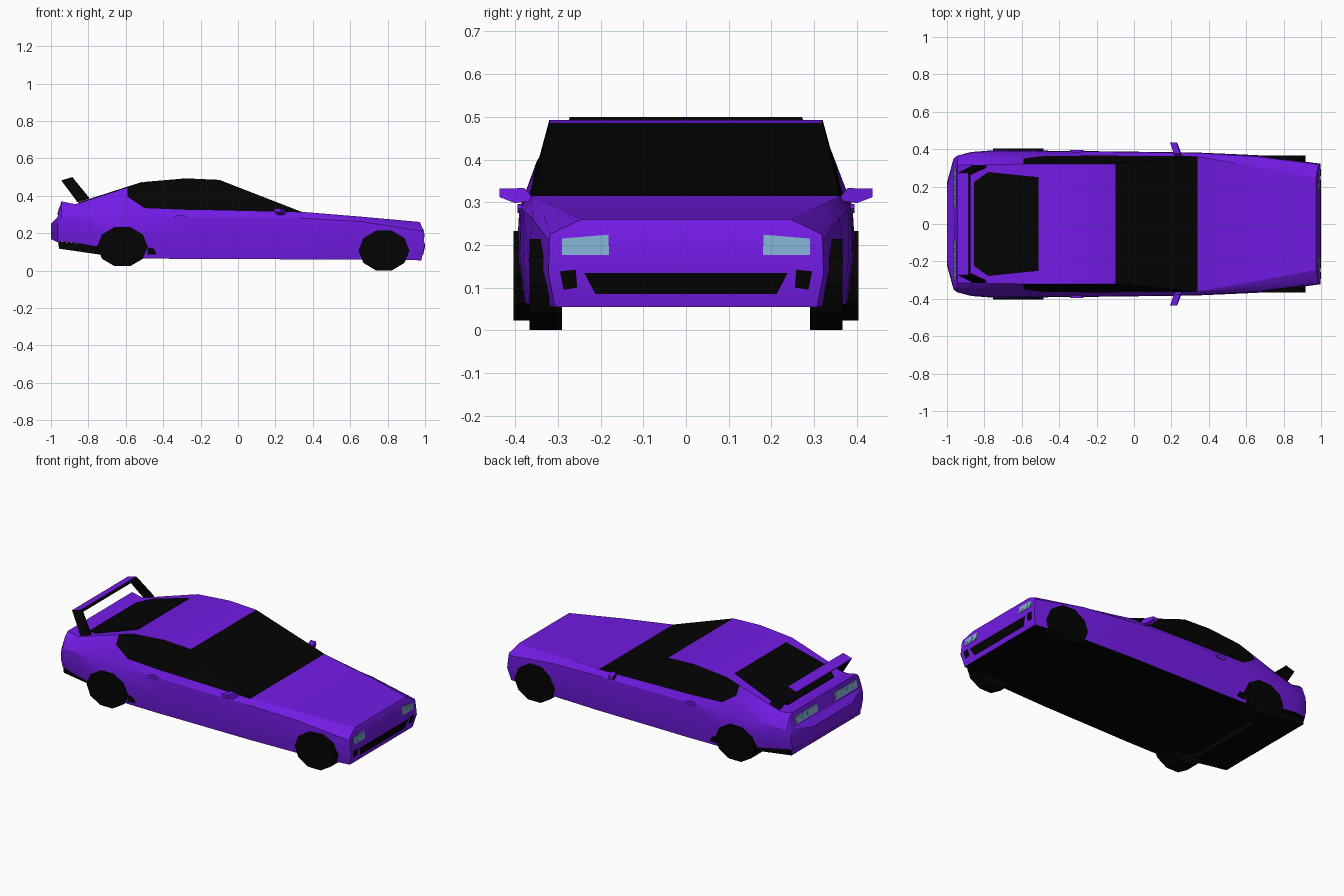
import bpy, bmesh, math
from mathutils import Vector

if "Cube" in bpy.data.objects:
    bpy.data.objects.remove(bpy.data.objects["Cube"])


def material(name, rgb):
    m = bpy.data.materials.new(name)
    m.diffuse_color = (*rgb, 1)
    m.use_nodes = True
    m.node_tree.nodes["Principled BSDF"].inputs["Base Color"].default_value = m.diffuse_color
    return m


PURPLE = material("purple paint", (0.17, 0.011, 0.78))
BLACK = material("black", (0.001, 0.001, 0.001))
LENS = material("pale blue lens", (0.22, 0.43, 0.64))


def make(name, verts, faces, mats, rule=None, smooth=False):
    """Mesh object; rule(face) gives each face its material index."""
    bm = bmesh.new()
    vs = [bm.verts.new(v) for v in verts]
    for f in faces:
        bm.faces.new([vs[i] for i in f])
    bmesh.ops.recalc_face_normals(bm, faces=bm.faces)
    bm.normal_update()
    if rule:
        for f in bm.faces:
            f.material_index = rule(f)
    me = bpy.data.meshes.new(name)
    bm.to_mesh(me)
    bm.free()
    for m in mats:
        me.materials.append(m)
    ob = bpy.data.objects.new(name, me)
    bpy.context.collection.objects.link(ob)
    if smooth:
        bpy.context.view_layer.objects.active = ob
        ob.select_set(True)
        bpy.ops.object.shade_smooth_by_angle(angle=math.radians(22))
        ob.select_set(False)
    return ob


def prism(name, pts, vec, mats, rule=None):
    """Polygon pushed along a vector."""
    n = len(pts)
    a = [Vector(p) for p in pts]
    faces = [range(n), range(n, 2 * n)]
    faces += [(i, (i + 1) % n, n + (i + 1) % n, n + i) for i in range(n)]
    return make(name, a + [p + Vector(vec) for p in a], faces, mats, rule)


def ring(n, r1, r2, turn=0.0):
    return [(r1 * math.cos(turn + 2 * math.pi * i / n),
             r2 * math.sin(turn + 2 * math.pi * i / n)) for i in range(n)]


# Body cross-sections: x, bottom z, low y, shoulder y z, belt y z, top y z
SECTIONS = [
    (-1.0, .168, .22, .22, .235, .21, .245, .20, .25),
    (-.965, .152, .350, .350, .25, .345, .27, .33, .285),
    (-.945, .155, .365, .365, .28, .34, .345, .315, .37),
    (-.87, .147, .385, .38, .29, .34, .34, .315, .355),
    (-.74, .125, .395, .39, .29, .345, .365, .318, .397),
    (-.59, .07, .395, .39, .285, .35, .395, .32, .445),
    (-.50, .065, .392, .388, .285, .362, .334, .32, .474),
    (-.28, .062, .39, .388, .285, .365, .325, .32, .493),
    (-.10, .062, .388, .386, .285, .365, .322, .32, .485),
    (.34, .06, .382, .38, .28, .362, .311, .36, .314),
    (.66, .058, .368, .36, .262, .335, .275, .305, .288),
    (.97, .055, .322, .32, .21, .318, .225, .245, .26),
]
NOSE_X = (.98, .998, .99, .987, .972)

verts, faces = [], []
for k, (x, zb, yl, ys, zs, yb, zbe, yt, zt) in enumerate(SECTIONS):
    half = [(yl - .015, zb), (yl, (zb + zs) / 2), (ys, zs), (yb, zbe), (yt, zt)]
    xs = NOSE_X if k == len(SECTIONS) - 1 else [x] * 5
    verts += [(xx, y, z) for xx, (y, z) in zip(xs, half)]
    verts += [(xx, -y, z) for xx, (y, z) in reversed(list(zip(xs, half)))]
for k in range(len(SECTIONS) - 1):
    a, b = 10 * k, 10 * k + 10
    faces += [(a + i, a + (i + 1) % 10, b + (i + 1) % 10, b + i) for i in range(10)]
for e in (0, 10 * (len(SECTIONS) - 1)):
    faces += [(e + i, e + i + 1, e + 8 - i, e + 9 - i) for i in range(4)]


def body_paint(f):
    c = f.calc_center_median()
    under = f.normal.z < -.9
    windscreen = -.1 < c.x < .34 and abs(c.y) < .01 and f.normal.z > .5
    side_glass = -.59 < c.x < .34 and c.z > .34 and abs(c.y) > .2
    return 1 if under or windscreen or side_glass else 0


make("body", verts, faces, [PURPLE, BLACK], body_paint, smooth=True)

# Rear window on the sloping tail
outline = [(-.51, .25), (-.78, .278), (-.855, .225)]
outline += [(x, -y) for x, y in reversed(outline)]
prism("rear_window", [(x, y, .470 + .3216 * (x + .5)) for x, y in outline],
      (0, 0, .008), [BLACK])

# Black tray tucked under the rear bumper
prism("rear_undertray", [(-.70, -.335, .08), (-.957, -.335, .117), (-.962, -.335, .156),
                         (-.70, -.335, .128)], (0, .67, 0), [PURPLE, BLACK],
      lambda f: 0 if f.normal.x < -.8 else 1)

# Wheels: slightly flattened ten-sided drums
for place, cx, cz, y0, y1, rx, rz in (("front", .78, .107, .29, .367, .136, .112),
                                      ("rear", -.618, .128, .29, .404, .135, .110)):
    for side, s in (("left", 1), ("right", -1)):
        prism(f"{place}_{side}_wheel",
              [(cx + a, s * y0, cz + b) for a, b in ring(10, rx, rz)],
              (0, s * (y1 - y0), 0), [BLACK])


def nose_x(z):
    zs = (.055, .1325, .21, .225, .26)
    for i in range(4):
        if z <= zs[i + 1]:
            t = (z - zs[i]) / (zs[i + 1] - zs[i])
            return NOSE_X[i] + t * (NOSE_X[i + 1] - NOSE_X[i])


def tail_x(z):
    return -.965 + (z - .285) * .235


def plate(name, yz, surface, out, mat):
    """Thin plate lying on the nose or the tail."""
    prism(name, [(surface(z) - out * .5, y, z) for y, z in yz], (out, 0, 0), [mat])


# Grille
plate("grille", [(-.238, .134), (.238, .134), (.212, .085), (-.212, .085)],
      nose_x, .006, BLACK)

for side, s in (("left", 1), ("right", -1)):
    # Brake duct
    plate(f"{side}_duct", [(s * y, z) for y, z in
          ((.255, .10), (.287, .095), (.295, .138), (.258, .142))], nose_x, .006, BLACK)
    # Headlight with three round lamps
    plate(f"{side}_headlight", [(s * y, z) for y, z in
          ((.180, .176), (.29, .176), (.29, .215), (.182, .224))], nose_x, .006, LENS)
    for i, (y, r) in enumerate(((.201, .018), (.240, .017), (.274, .014))):
        plate(f"{side}_lamp_{i}", [(s * y + a, .197 + b) for a, b in ring(12, r, r)],
              nose_x, .009, LENS)
    # Tail light with four oval lamps
    plate(f"{side}_tail_light", [(s * y, z) for y, z in
          ((.085, .298), (.30, .298), (.30, .342), (.085, .342))], tail_x, -.006, LENS)
    for i in range(4):
        plate(f"{side}_tail_lamp_{i}", [(s * (.115 + .052 * i) + a, .32 + b)
              for a, b in ring(12, .021, .017)], tail_x, -.009, LENS)
    # Wing mirror, black glass facing backwards
    prism(f"{side}_mirror", [(x, s * y, z) for x, y, z in
          ((.225, .35, .305), (.21, .40, .298), (.195, .437, .312), (.192, .437, .332),
           (.212, .378, .333), (.222, .362, .312))], (.035, 0, 0), [PURPLE, BLACK],
          lambda f: 1 if f.normal.x < -.8 else 0)
    # Door handle
    prism(f"{side}_door_handle", [(-.307 + a, s * .38, .285 + b)
          for a, b in ring(10, .036, .011)], (0, s * .015, 0), [PURPLE])
    # Side intake ahead of the rear wheel
    prism(f"{side}_intake", [(x, s * .381, z) for x, z in
          ((-.485, .085), (-.435, .088), (-.45, .118), (-.485, .125))],
          (0, s * .008, 0), [BLACK])
    # Spoiler strut leaning inwards, painted on its rear edge
    prism(f"{side}_spoiler_strut", [(-.858, s * .315, .365), (-.792, s * .315, .385),
          (-.885, s * .272, .499), (-.945, s * .272, .482)], (0, -s * .015, 0),
          [PURPLE, BLACK], lambda f: 0 if f.normal.x < -.6 else 1)

# Spoiler bar, painted on top and behind
prism("spoiler_bar", [(-.945, -.272, .482), (-.885, -.272, .5), (-.875, -.276, .487),
                      (-.935, -.276, .469)], (0, .544, 0), [PURPLE, BLACK],
      lambda f: 0 if f.normal.z > .9 or f.normal.x < -.7 else 1)
